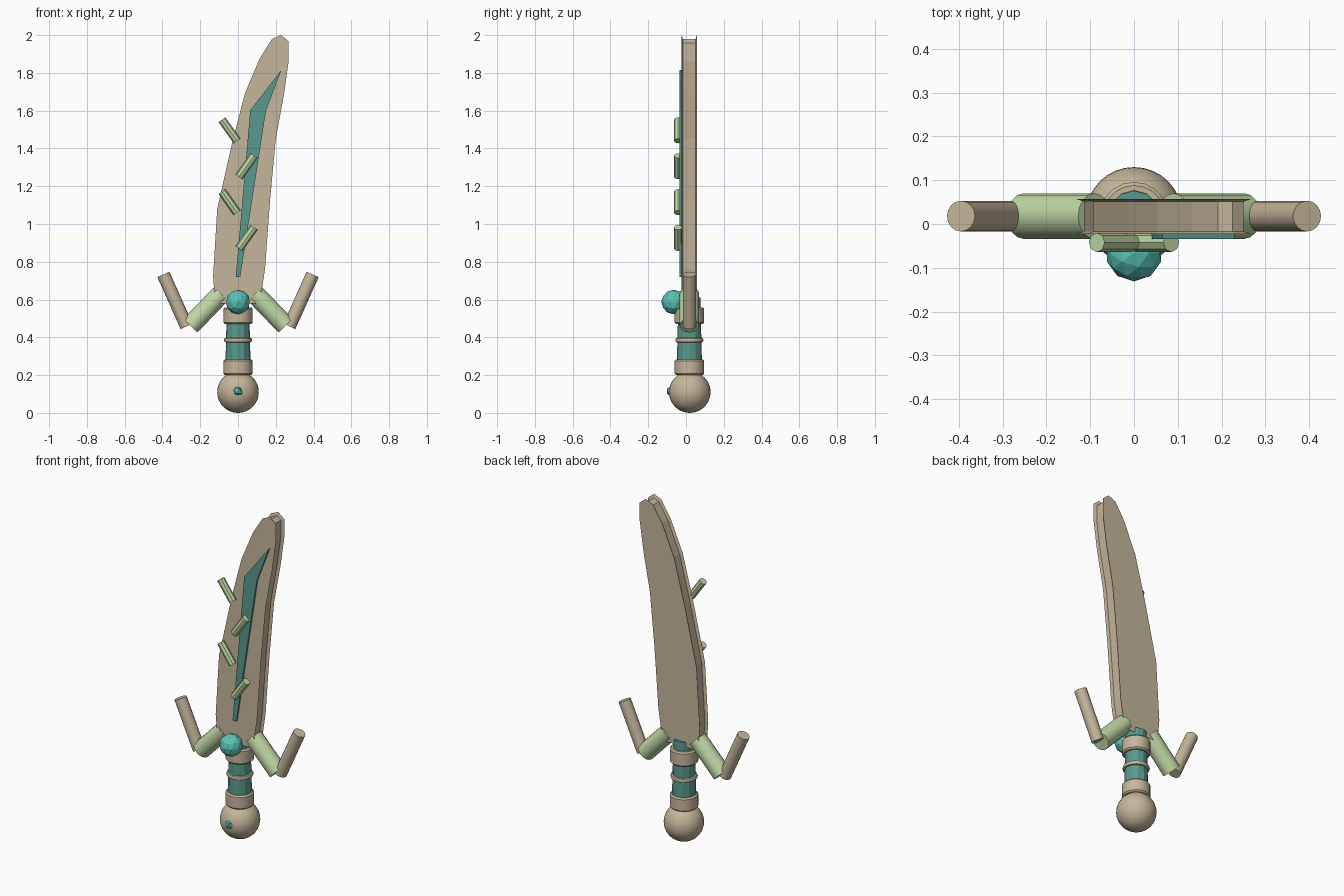
import bpy, bmesh, math
from mathutils import Vector

if "Cube" in bpy.data.objects:
    bpy.data.objects.remove(bpy.data.objects["Cube"])

Y0 = 0.018  # depth of the sword's centre plane


def material(name, rgb):
    m = bpy.data.materials.new(name)
    m.diffuse_color = (*rgb, 1)
    m.use_nodes = True
    m.node_tree.nodes["Principled BSDF"].inputs["Base Color"].default_value = m.diffuse_color
    return m


BONE = material("bone", (0.56, 0.47, 0.33))
LEAF = material("leaf", (0.53, 0.69, 0.38))
TEAL = material("teal", (0.10, 0.32, 0.27))
GEM = material("gem", (0.10, 0.56, 0.47))


def finish(name, bm, mat, smooth=None):
    bmesh.ops.recalc_face_normals(bm, faces=bm.faces)
    me = bpy.data.meshes.new(name)
    bm.to_mesh(me)
    bm.free()
    me.materials.append(mat)
    ob = bpy.data.objects.new(name, me)
    bpy.context.collection.objects.link(ob)
    if smooth:
        bpy.context.view_layer.objects.active = ob
        ob.select_set(True)
        bpy.ops.object.shade_smooth_by_angle(angle=math.radians(smooth))
        ob.select_set(False)
    return ob


def bridge(bm, rings):
    """Skin a list of equal closed point loops and cap both ends."""
    vs = [[bm.verts.new(p) for p in r] for r in rings]
    n = len(vs[0])
    for a, b in zip(vs, vs[1:]):
        for i in range(n):
            j = (i + 1) % n
            bm.faces.new((a[i], a[j], b[j], b[i]))
    bm.faces.new(vs[0])
    bm.faces.new(vs[-1])


def rod(name, a, b, radius, mat, sides, y=Y0):
    """Round bar between two points given as (x, z)."""
    a, b = Vector((a[0], y, a[1])), Vector((b[0], y, b[1]))
    bm = bmesh.new()
    bmesh.ops.create_cone(bm, cap_ends=True, segments=sides, radius1=radius,
                          radius2=radius, depth=(b - a).length)
    bm.transform((b - a).to_track_quat('Z', 'Y').to_matrix().to_4x4())
    bmesh.ops.translate(bm, vec=(a + b) / 2, verts=bm.verts)
    return finish(name, bm, mat, 30)


def lathe(name, profile, mat, sides, smooth=None):
    """Turn (radius, z) points around the grip axis."""
    bm = bmesh.new()
    bridge(bm, [[(r * math.cos(t), Y0 + r * math.sin(t), z)
                 for t in (2 * math.pi * i / sides for i in range(sides))]
                for r, z in profile])
    return finish(name, bm, mat, smooth)


def inset(pts, d):
    """Mitred inward offset of a clockwise outline."""
    out = []
    for i, p in enumerate(pts):
        p, q, r = Vector(p), Vector(pts[i - 1]), Vector(pts[(i + 1) % len(pts)])
        e1, e2 = (p - q).normalized(), (r - p).normalized()
        n1, n2 = Vector((e1.y, -e1.x)), Vector((e2.y, -e2.x))
        out.append(p + (n1 + n2) * d / (1 + n1.dot(n2)))
    return out


def plate(name, rings, mat):
    bm = bmesh.new()
    bridge(bm, [[(x, y, z) for x, z in pts] for pts, y in rings])
    return finish(name, bm, mat)


# Blade: curved outline with a recessed rim between front and back faces
outline = [(-0.12, 0.58), (-0.132, 0.72), (-0.11, 1.08), (-0.03, 1.434),
           (0.037, 1.693), (0.116, 1.878), (0.18, 1.98), (0.228, 2.0),
           (0.268, 1.968), (0.268, 1.862), (0.243, 1.683), (0.20, 1.45),
           (0.17, 1.13), (0.143, 0.76), (0.115, 0.58)]
core = inset(outline, 0.018)
plate("blade", [(outline, -0.023), (core, -0.017), (core, 0.051), (outline, 0.057)], BONE)

# Inlaid stripe on the front of the blade
stripe = [(-0.012, 0.72), (0.065, 1.603), (0.23, 1.815), (0.148, 1.6), (0.012, 0.72)]
plate("blade_stripe", [(stripe, -0.034), (stripe, -0.02)], TEAL)

# Thorn rods alternating along the blade
for i, z in enumerate((0.87, 1.06, 1.25, 1.44)):
    s = 1 if i % 2 == 0 else -1
    rod(f"blade_rod_{i + 1}", (s * 0.005, z), (s * 0.085, z + 0.112), 0.022, LEAF, 8, -0.042)

# Crossguard arms and upturned prongs
for side, s in (("left", -1), ("right", 1)):
    rod(f"guard_arm_{side}", (s * 0.09, 0.63), (s * 0.252, 0.462), 0.052, LEAF, 16)
    rod(f"guard_prong_{side}", (s * 0.272, 0.458), (s * 0.395, 0.733), 0.035, BONE, 16)

# Grip with collars and a ring
lathe("grip", [(0.067, 0.24), (0.058, 0.61)], TEAL, 12)
for name, lo, hi in (("lower_collar", 0.2, 0.283), ("upper_collar", 0.47, 0.558)):
    lathe(name, [(0.07, lo), (0.078, lo + 0.008), (0.078, hi - 0.008), (0.07, hi)], BONE, 20, 30)
lathe("grip_ring", [(0.06, 0.372), (0.071, 0.375), (0.075, 0.385), (0.071, 0.395),
                    (0.06, 0.398)], BONE, 20, 50)

# Pommel ball
bm = bmesh.new()
bmesh.ops.create_uvsphere(bm, u_segments=32, v_segments=20, radius=0.11)
bmesh.ops.translate(bm, vec=(0, 0.02, 0.11), verts=bm.verts)
finish("pommel", bm, BONE, 40)

# Faceted gems on guard and pommel
for name, sub, r, loc in (("guard_gem", 2, 0.065, (0, -0.066, 0.587)),
                          ("pommel_gem", 1, 0.03, (0, -0.075, 0.115))):
    bm = bmesh.new()
    bmesh.ops.create_icosphere(bm, subdivisions=sub, radius=r)
    bmesh.ops.translate(bm, vec=loc, verts=bm.verts)
    finish(name, bm, GEM)
